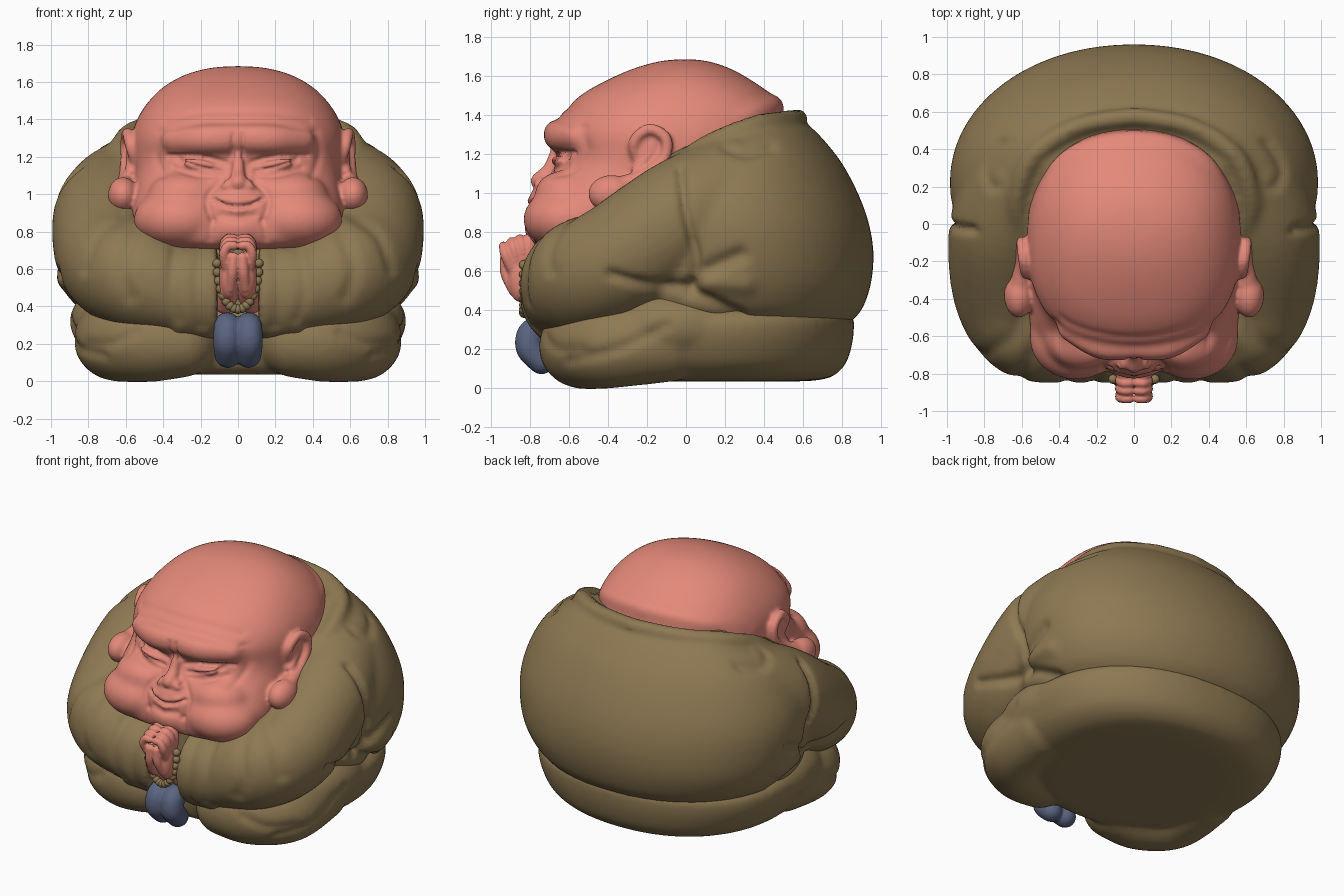
import bpy, bmesh, math
from mathutils import Vector, Matrix


def material(name, rgb):
    m = bpy.data.materials.new(name)
    m.diffuse_color = (*rgb, 1)
    return m


SKIN = material("salmon skin", (0.77, 0.25, 0.19))
CLOTH = material("olive cloth", (0.27, 0.19, 0.085))
BLUE = material("slate blue", (0.105, 0.13, 0.22))


def spline(pts, steps):
    """Catmull-Rom through tuples of any length."""
    out = []
    for i in range(len(pts) - 1):
        a, b, c, d = (pts[max(0, min(len(pts) - 1, i + k))] for k in (-1, 0, 1, 2))
        for s in range(steps):
            t = s / steps
            out.append([0.5 * (2 * q + (r - p) * t + (2 * p - 5 * q + 4 * r - e) * t * t
                               + (3 * q - p - 3 * r + e) * t ** 3) for p, q, r, e in zip(a, b, c, d)])
    out.append(list(pts[-1]))
    return out


def loft(bm, sections, n=72):
    """Stack of superellipses: (z, half width, front y, back y, exponent)."""
    rings = []
    for z, w, yf, yb, e in spline(sections, 5):
        ring = []
        for k in range(n):
            a = 2 * math.pi * k / n
            c, s = math.cos(a), math.sin(a)
            x = w * math.copysign(abs(c) ** (2 / e), c)
            y = (yf + yb) / 2 + (yb - yf) / 2 * math.copysign(abs(s) ** (2 / e), s)
            ring.append(bm.verts.new((x, y, z)))
        rings.append(ring)
    for r, q in zip(rings, rings[1:]):
        for k in range(n):
            bm.faces.new((r[k], r[(k + 1) % n], q[(k + 1) % n], q[k]))
    bm.faces.new(rings[0][::-1])
    bm.faces.new(rings[-1])


def blob(bm, c, r, both=True, sub=4, tilt=0):
    """Ellipsoid, mirrored in x by default."""
    for s in ((1, -1) if both else (1,)):
        m = (Matrix.Translation((c[0] * s, c[1], c[2])) @ Matrix.Rotation(tilt * s, 4, 'Y')
             @ Matrix.Diagonal((*r, 1)))
        bmesh.ops.create_icosphere(bm, subdivisions=sub, radius=1, matrix=m)


def limb(bm, pts, steps=8, both=True, sub=3):
    """Tapered round tube through (x, y, z, radius) points."""
    for x, y, z, r in spline(pts, steps):
        blob(bm, (x, y, z), (r, r, r), both, sub)


def carve(me, creases):
    """Press grooves (or raise ridges) along lines drawn in side or front view."""
    shift = [0.0] * len(me.vertices)
    nor = [v.normal.copy() for v in me.vertices]
    for plane, limit, width, depth, pts in creases:
        line = [Vector(p) for p in spline(pts, 3)]
        lo = [min(p[k] for p in line) - 3 * width for k in (0, 1)]
        hi = [max(p[k] for p in line) + 3 * width for k in (0, 1)]
        for i, v in enumerate(me.vertices):
            x, y, z = v.co
            if plane == 'side':
                u, ok = y, abs(x) > limit
            else:
                u, ok = abs(x), y < limit
            if not ok or not (lo[0] < u < hi[0] and lo[1] < z < hi[1]):
                continue
            p, best = Vector((u, z)), 9
            for a, b in zip(line, line[1:]):
                d = b - a
                t = max(0, min(1, (p - a).dot(d) / max(d.length_squared, 1e-9)))
                best = min(best, (p - a - d * t).length)
            shift[i] -= depth * math.exp(-(best / width) ** 2)
    for v, n, s in zip(me.vertices, nor, shift):
        v.co += n * s


def fuse(name, bm, mat, voxel=0, smooth=0, creases=()):
    """Make an object, melting its lumps together when a voxel size is given."""
    bmesh.ops.recalc_face_normals(bm, faces=bm.faces)
    me = bpy.data.meshes.new(name)
    bm.to_mesh(me)
    bm.free()
    ob = bpy.data.objects.new(name, me)
    bpy.context.collection.objects.link(ob)
    if voxel:
        rm = ob.modifiers.new("melt", 'REMESH')
        rm.mode, rm.voxel_size = 'VOXEL', voxel
        sm = ob.modifiers.new("soften", 'SMOOTH')
        sm.factor, sm.iterations = 0.5, smooth
        bpy.context.view_layer.update()
        dg = bpy.context.evaluated_depsgraph_get()
        me = bpy.data.meshes.new_from_object(ob.evaluated_get(dg))
        ob.modifiers.clear()
        ob.data = me
        carve(me, creases)
    me.materials.clear()
    me.materials.append(mat)
    me.shade_smooth()
    return ob


# Head mass: lofted skull with full cheeks and a heavy brow, well softened
bm = bmesh.new()
loft(bm, [(0.705, 0.38, -0.70, -0.30, 2.6), (0.74, 0.50, -0.78, -0.20, 2.8), (0.82, 0.555, -0.80, -0.10, 2.9),
          (0.92, 0.565, -0.785, 0.05, 2.9), (1.02, 0.555, -0.75, 0.25, 2.8), (1.12, 0.555, -0.68, 0.42, 2.6),
          (1.20, 0.57, -0.66, 0.49, 2.4), (1.30, 0.57, -0.69, 0.51, 2.3), (1.40, 0.54, -0.64, 0.50, 2.3),
          (1.50, 0.475, -0.54, 0.44, 2.2), (1.58, 0.39, -0.40, 0.33, 2.1), (1.64, 0.28, -0.26, 0.22, 2),
          (1.675, 0.15, -0.13, 0.11, 2), (1.685, 0.03, -0.02, 0.02, 2)])
blob(bm, (0.31, -0.61, 0.865), (0.25, 0.225, 0.165))                    # jowls
blob(bm, (0.28, -0.60, 1.00), (0.20, 0.175, 0.12))                      # cheeks
blob(bm, (0, -0.72, 0.95), (0.15, 0.09, 0.10), False)                   # muzzle
blob(bm, (0, -0.745, 0.82), (0.15, 0.085, 0.09), False)                 # chin
limb(bm, [(0.03, -0.645, 1.30, 0.085), (0.18, -0.64, 1.295, 0.085), (0.34, -0.555, 1.29, 0.075)])  # brow
limb(bm, [(0.52, 0.05, 1.29, 0.05), (0.39, 0.30, 1.39, 0.06), (0.2, 0.41, 1.43, 0.065), (0, 0.44, 1.44, 0.065)])
mass = fuse("head_mass", bm, SKIN, 0.0125, 36)

# Head: fine features and ears melted onto the mass
bm = bmesh.new()
bm.from_mesh(mass.data)
bpy.data.objects.remove(mass)
blob(bm, (0.20, -0.645, 1.158), (0.10, 0.045, 0.034), tilt=-0.2)        # eyelids
limb(bm, [(0, -0.67, 1.20, 0.03), (0, -0.70, 1.12, 0.035), (0, -0.748, 1.06, 0.048)], both=False)  # nose
blob(bm, (0.06, -0.735, 1.045), (0.04, 0.045, 0.034))
limb(bm, [(0.10, -0.775, 0.967, 0.02), (0, -0.79, 0.955, 0.026)], sub=2)    # lips
limb(bm, [(0.08, -0.775, 0.93, 0.02), (0, -0.79, 0.908, 0.03)], sub=2)
blob(bm, (0.56, -0.18, 1.2), (0.035, 0.09, 0.14))                       # ear rim and lobe
limb(bm, [(0.55, -0.25, 1.17, 0.027), (0.575, -0.265, 1.26, 0.03), (0.59, -0.19, 1.325, 0.03),
          (0.60, -0.105, 1.28, 0.03), (0.60, -0.11, 1.18, 0.03), (0.60, -0.2, 1.09, 0.04),
          (0.605, -0.3, 1.04, 0.055), (0.615, -0.37, 1.0, 0.08)], 10)
limb(bm, [(0.58, -0.16, 1.26, 0.018), (0.58, -0.19, 1.19, 0.02), (0.575, -0.25, 1.12, 0.03)], 8)
blob(bm, (0.615, -0.38, 0.995), (0.08, 0.12, 0.096))
face = [('front', -0.5, 0.011, 0.024, [(0, 0.932), (0.07, 0.94), (0.13, 0.975)]),
        ('front', -0.5, 0.018, 0.016, [(0.09, 1.07), (0.155, 1.0), (0.16, 0.93), (0.13, 0.86)]),
        ('front', -0.5, 0.02, 0.010, [(0, 0.872), (0.09, 0.885)]),
        ('front', -0.5, 0.02, 0.010, [(0.14, 0.86), (0.15, 0.76)]),
        ('front', -0.5, 0.009, 0.016, [(0.09, 1.125), (0.2, 1.142), (0.32, 1.185)]),
        ('front', -0.5, 0.012, 0.015, [(0.07, 1.17), (0.2, 1.20), (0.37, 1.205)]),
        ('front', -0.5, 0.014, 0.008, [(0.1, 1.10), (0.22, 1.10), (0.34, 1.14)]),
        ('front', -0.5, 0.012, 0.012, [(0.03, 1.2), (0.025, 1.32)]),
        ('front', -0.4, 0.018, 0.006, [(0, 1.385), (0.2, 1.38), (0.4, 1.34)]),
        ('front', -0.35, 0.02, 0.006, [(0, 1.44), (0.2, 1.435), (0.38, 1.40)]),
        ('front', -0.3, 0.02, 0.008, [(0.42, 1.33), (0.44, 1.22), (0.40, 1.1)])]
fuse("head", bm, SKIN, 0.0115, 4, face)

# Robe top: rounded back, thick sleeves, rolled collar
bm = bmesh.new()
loft(bm, [(0.34, 0.80, -0.5, 0.85, 2.2), (0.42, 0.89, -0.5, 0.91, 2.1), (0.55, 0.95, -0.5, 0.95, 2.1),
          (0.70, 0.98, -0.5, 0.96, 2.05), (0.85, 0.98, -0.5, 0.935, 2.05), (1.0, 0.935, -0.45, 0.88, 2.05),
          (1.15, 0.84, -0.3, 0.80, 2.05), (1.26, 0.71, -0.1, 0.715, 2.05), (1.34, 0.56, 0.1, 0.635, 2.05),
          (1.37, 0.48, 0.15, 0.56, 2.05)])
limb(bm, [(0.60, 0.22, 1.0, 0.29), (0.69, -0.03, 0.87, 0.30), (0.675, -0.35, 0.655, 0.295),
          (0.56, -0.54, 0.57, 0.29), (0.36, -0.61, 0.49, 0.24)], 7, sub=4)
for s in (1, -1):                                                       # open hanging cuffs
    m = (Matrix.Translation((s * 0.225, -0.64, 0.475)) @ Matrix.Diagonal((1, 0.21, 0.25, 1))
         @ Matrix.Rotation(math.pi / 2, 4, 'Y'))
    bmesh.ops.create_cone(bm, cap_ends=True, segments=40, radius1=1, radius2=1, depth=0.23, matrix=m)
limb(bm, [(0.17, -0.71, 0.29, 0.055), (0.3, -0.69, 0.345, 0.09), (0.55, -0.6, 0.42, 0.12), (0.74, -0.4, 0.48, 0.12)])
limb(bm, [(0.58, -0.08, 1.12, 0.05), (0.625, 0.12, 1.25, 0.055), (0.54, 0.36, 1.345, 0.055),
          (0.3, 0.52, 1.375, 0.05), (0, 0.575, 1.38, 0.05)], 12)
folds = [('side', 0.5, 0.025, 0.03, [(-0.03, 1.12), (0.0, 0.9), (0.05, 0.68), (0.03, 0.55)]),
         ('side', 0.5, 0.03, 0.025, [(-0.38, 0.58), (-0.2, 0.53), (0.03, 0.52)]),
         ('side', 0.5, 0.04, 0.03, [(0.02, 0.52), (0.1, 0.6), (0.28, 0.68)]),
         ('side', 0.5, 0.035, 0.03, [(0.02, 0.49), (0.12, 0.45), (0.27, 0.37)]),
         ('side', 0.5, 0.05, -0.02, [(0.05, 0.55), (0.3, 0.53)]),
         ('side', 0.5, 0.03, 0.018, [(0.2, 1.24), (0.3, 1.2), (0.43, 1.23)]),
         ('front', -0.5, 0.03, 0.012, [(0.2, 0.68), (0.22, 0.5), (0.2, 0.3)]),
         ('front', -0.5, 0.03, 0.012, [(0.34, 0.7), (0.36, 0.5), (0.32, 0.33)]),
         ('front', -0.4, 0.04, 0.015, [(0.55, 0.8), (0.62, 0.6), (0.58, 0.45)]),
         ('front', -0.3, 0.03, 0.015, [(0.62, 0.88), (0.75, 0.78), (0.82, 0.6)])]
fuse("robe_top", bm, CLOTH, 0.02, 7, folds)

# Robe skirt over the folded legs
bm = bmesh.new()
loft(bm, [(0.035, 0.54, -0.48, 0.62, 2.2), (0.055, 0.70, -0.56, 0.74, 2.2), (0.12, 0.805, -0.60, 0.815, 2.2),
          (0.22, 0.86, -0.62, 0.85, 2.2), (0.31, 0.88, -0.62, 0.86, 2.2), (0.37, 0.86, -0.6, 0.85, 2.2),
          (0.44, 0.76, -0.5, 0.76, 2.2)])
limb(bm, [(0.66, -0.1, 0.24, 0.21), (0.645, -0.38, 0.22, 0.22), (0.48, -0.52, 0.215, 0.22),
          (0.30, -0.56, 0.21, 0.19)], 8, sub=4)
blob(bm, (0.66, -0.05, 0.32), (0.24, 0.36, 0.19))
tucks = [('side', 0.4, 0.03, 0.015, [(-0.6, 0.14), (-0.35, 0.2), (-0.1, 0.32)]),
         ('front', -0.3, 0.03, 0.012, [(0.55, 0.26), (0.68, 0.2), (0.8, 0.2)])]
fuse("robe_skirt", bm, CLOTH, 0.02, 8, tucks)

# Praying hands: palms, four fingers each and thumbs
bm = bmesh.new()
limb(bm, [(0.07, -0.74, 0.42, 0.06), (0.052, -0.82, 0.49, 0.054), (0.045, -0.865, 0.59, 0.05)])
blob(bm, (0.045, -0.85, 0.57), (0.055, 0.065, 0.13), sub=3)
for i in range(4):
    y = -0.922 + 0.042 * i
    z = 0.70 + 0.045 * math.sin(0.55 * i + 0.1)
    limb(bm, [(0.05, -0.87 + 0.02 * i, 0.58, 0.035), (0.075, y, z - 0.03, 0.028),
              (0.055, y - 0.012, z + 0.018, 0.025), (0.022, y - 0.012, z + 0.02, 0.025)], 6, sub=2)
limb(bm, [(0.04, -0.88, 0.5, 0.03), (0.03, -0.92, 0.58, 0.03), (0.024, -0.925, 0.66, 0.03)], 6, sub=2)
fuse("praying_hands", bm, SKIN, 0.007, 2)

# String of beads hanging round the wrists
bm = bmesh.new()
for i in range(17):
    a = math.pi * (i / 16 - 0.5)
    x, z = 0.112 * math.sin(a), 0.63 - 0.245 * math.cos(a)
    blob(bm, (x, -0.83, z), (0.026, 0.026, 0.026), False, 2)
fuse("prayer_beads", bm, CLOTH)

# Blue sash ends between the knees
bm = bmesh.new()
limb(bm, [(0.058, -0.66, 0.30, 0.068), (0.058, -0.78, 0.29, 0.072), (0.06, -0.80, 0.21, 0.074),
          (0.056, -0.74, 0.14, 0.07)], 8)
fuse("blue_sash", bm, BLUE, 0.012, 4)
